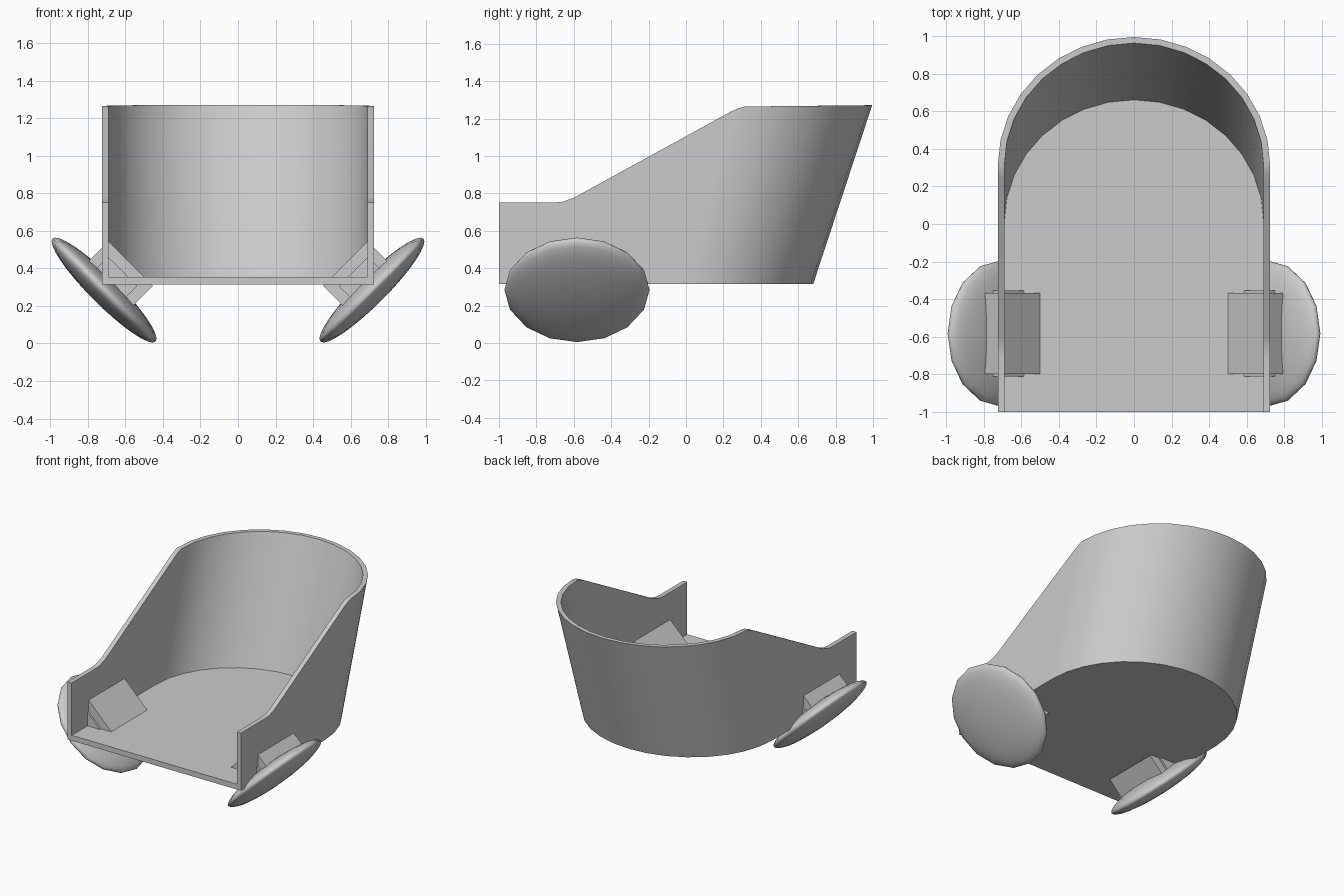
import bpy, bmesh, math
from mathutils import Vector, Matrix

if "Cube" in bpy.data.objects:
    bpy.data.objects.remove(bpy.data.objects["Cube"])

# shell: U-shaped raked wall with floor, open at the front
SIDE = [(-1, .75), (-.71, .75), (-.66, .755), (-.6, .776),
        (.24, 1.237), (.28, 1.255)]
Z0, FLOOR, RAKE = .315, .355, .33
N = 16


def wall_loops(bm, a, b, zb):
    """Bottom and top vertex rows, from right front round the back to left front."""
    rows = []
    for y, z in SIDE:
        yb = -1 + (y + 1) * .75
        rows.append(((a, yb, zb), (a, y, z)))
    for i in range(N + 1):
        t = math.pi * i / N
        x, y = a * math.cos(t), b * math.sin(t)
        z = 1.264 + .007 * math.sin(t)
        rows.append(((x, y + RAKE * (zb - Z0), zb), (x, y + RAKE * (z - Z0), z)))
    for y, z in reversed(SIDE):
        yb = -1 + (y + 1) * .75
        rows.append(((-a, yb, zb), (-a, y, z)))
    return ([bm.verts.new(r[0]) for r in rows], [bm.verts.new(r[1]) for r in rows])


def finish(bm, name, angle):
    bmesh.ops.recalc_face_normals(bm, faces=bm.faces)
    me = bpy.data.meshes.new(name)
    bm.to_mesh(me)
    bm.free()
    ob = bpy.data.objects.new(name, me)
    bpy.context.collection.objects.link(ob)
    bpy.ops.object.select_all(action='DESELECT')
    ob.select_set(True)
    bpy.context.view_layer.objects.active = ob
    if angle:
        bpy.ops.object.shade_smooth_by_angle(angle=math.radians(angle))
    return ob


bm = bmesh.new()
ob_, ot = wall_loops(bm, .725, .68, Z0)
ib, it = wall_loops(bm, .69, .648, FLOOR)
for i in range(len(ob_) - 1):
    bm.faces.new((ob_[i], ob_[i + 1], ot[i + 1], ot[i]))
    bm.faces.new((ib[i], it[i], it[i + 1], ib[i + 1]))
    bm.faces.new((ot[i], ot[i + 1], it[i + 1], it[i]))
bm.faces.new(ib)
bm.faces.new(ob_)
bm.faces.new((ob_[0], ot[0], it[0], ib[0], ib[-1], it[-1], ot[-1], ob_[-1]))
finish(bm, "shell", 30)


# tilted wheels with their mounting blocks
def block(name, frame, sx, sy, h):
    bm = bmesh.new()
    bmesh.ops.create_cube(bm, size=1, matrix=frame @ Matrix.Translation((0, 0, h / 2))
                          @ Matrix.Diagonal((sx, sy, h, 1)))
    finish(bm, name, 0)


for s, side in ((1, "right"), (-1, "left")):
    frame = (Matrix.Translation((s * .713, -.583, .284))
             @ Matrix.Rotation(-s * math.pi / 4, 4, 'Y'))
    bm = bmesh.new()
    bmesh.ops.create_uvsphere(bm, u_segments=16, v_segments=16, radius=1,
                              matrix=frame @ Matrix.Diagonal((.388, .388, .075, 1)))
    finish(bm, side + "_wheel", 180)
    block(side + "_wheel_mount", frame, .336, .43, .2)
    block(side + "_axle_block", frame, .22, .46, .14)
